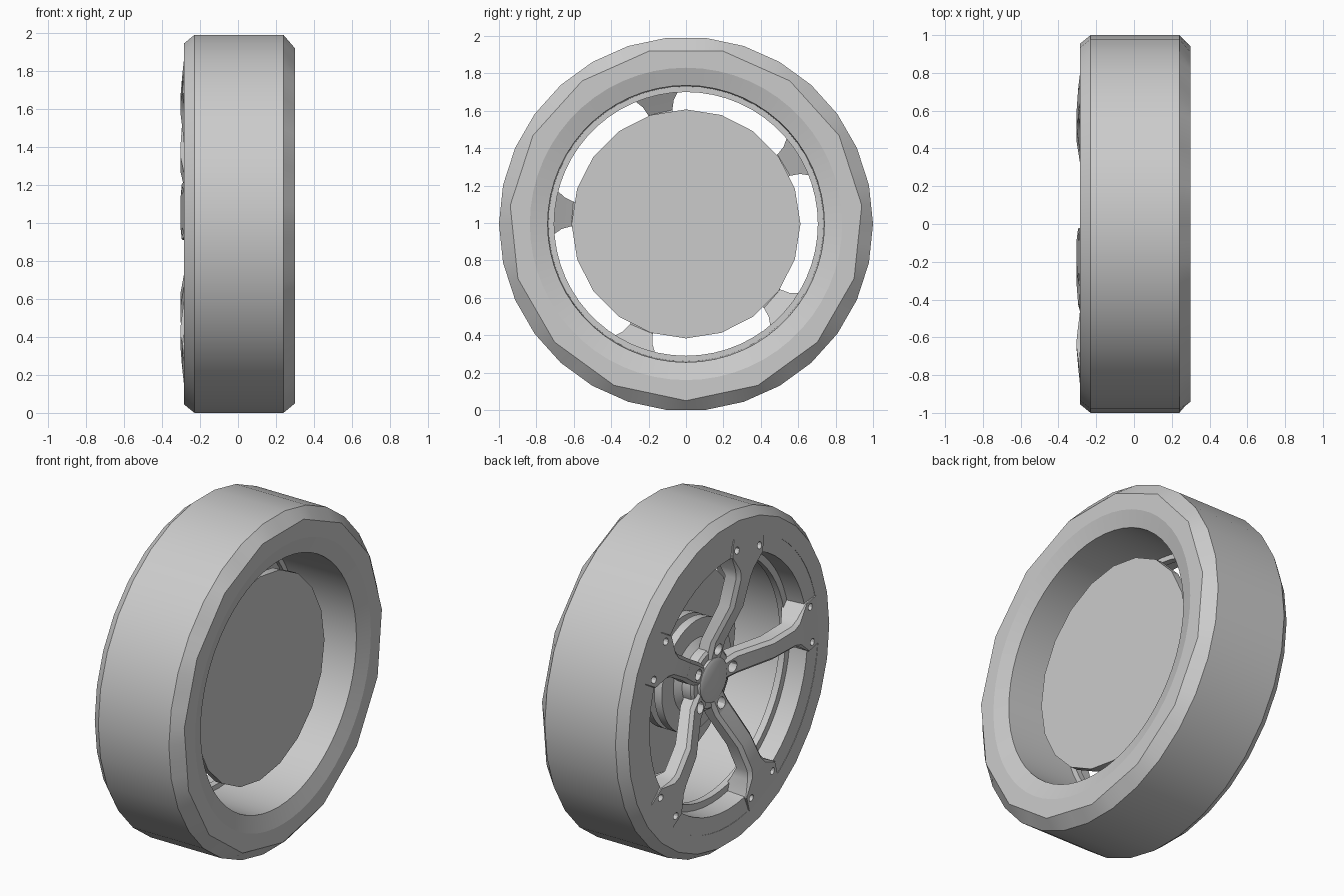
import bpy, bmesh, math
from math import pi, sin, cos, radians

if "Cube" in bpy.data.objects:
    bpy.data.objects.remove(bpy.data.objects["Cube"])

CENTRE = 0.995
SPOKE_ANGLES = [31 + 72 * k for k in range(5)]

grey = bpy.data.materials.new("plain grey")
grey.use_nodes = True
grey.diffuse_color = (0.6, 0.6, 0.6, 1)
grey.node_tree.nodes["Principled BSDF"].inputs["Base Color"].default_value = (0.6, 0.6, 0.6, 1)


def place(x, r, a):
    """Point at axle position x, radius r and angle a (radians) about the axle."""
    return (x, r * cos(a), CENTRE + r * sin(a))


def shade(ob):
    bpy.ops.object.select_all(action='DESELECT')
    ob.select_set(True)
    bpy.context.view_layer.objects.active = ob
    bpy.ops.object.shade_smooth_by_angle(angle=radians(30))


def finish(bm, name):
    bmesh.ops.recalc_face_normals(bm, faces=bm.faces)
    mesh = bpy.data.meshes.new(name)
    bm.to_mesh(mesh)
    bm.free()
    mesh.materials.append(grey)
    ob = bpy.data.objects.new(name, mesh)
    bpy.context.collection.objects.link(ob)
    shade(ob)
    return ob


def skin(bm, loops, ring=False):
    """Join equal loops of vertices; cap the ends unless the section is a ring."""
    pairs = list(zip(loops, loops[1:]))
    if ring:
        pairs.append((loops[-1], loops[0]))
    else:
        bm.faces.new(loops[0])
        bm.faces.new(loops[-1])
    count = len(loops[0])
    for p, q in pairs:
        for i in range(count):
            j = (i + 1) % count
            bm.faces.new((p[i], p[j], q[j], q[i]))


def facet(r, a, sides, phase):
    """Radius of a regular polygon of corner radius r in direction a."""
    half = pi / sides
    return r * cos(half) / cos((a - phase) % (2 * half) - half)


def lathe(name, profile, steps, ring=False):
    """Revolve (x, r[, sides, phase]) points about the axle."""
    bm = bmesh.new()
    loops = []
    for x, r, *poly in profile:
        loop = []
        for i in range(steps):
            a = 2 * pi * i / steps
            rr = facet(r, a, poly[0], radians(poly[1])) if poly else r
            loop.append(bm.verts.new(place(x, rr, a)))
        loops.append(loop)
    skin(bm, loops, ring)
    return finish(bm, name)


def drill(ob, spots, r_hole, x0, x1):
    """Cut round holes along the axle direction at (radius, degrees) spots."""
    bm = bmesh.new()
    for rad, deg in spots:
        _, y, z = place(0, rad, radians(deg))
        skin(bm, [[bm.verts.new((x, y + r_hole * cos(pi * i / 6), z + r_hole * sin(pi * i / 6)))
                   for i in range(12)] for x in (x0, x1)])
    cutter = finish(bm, "hole_cutter")
    cutter.hide_render = True
    mod = ob.modifiers.new("holes", 'BOOLEAN')
    mod.operation, mod.solver, mod.object = 'DIFFERENCE', 'EXACT', cutter
    bpy.context.view_layer.objects.active = ob
    bpy.ops.object.modifier_apply(modifier=mod.name)
    bpy.data.objects.remove(cutter)
    shade(ob)


# Tyre: thirty-sided tread, coarser shoulder on the inner side
lathe("tyre", [(-0.285, 0.85), (-0.285, 0.955, 30, 0), (-0.23, 1, 30, 0),
               (0.24, 1, 30, 0), (0.30, 0.945, 15, 6), (0.30, 0.835)], 60, True)

# Rim: outer flange, recessed lip, straight barrel and dished inner flange
rim = lathe("rim", [(-0.283, 0.85), (-0.283, 0.75), (-0.17, 0.745), (-0.17, 0.705),
                    (-0.13, 0.705), (-0.13, 0.735), (0.27, 0.74), (0.30, 0.835)], 60, True)
pad_holes = [(0.785, a + s) for a in SPOKE_ANGLES for s in (-8, 8)]
drill(rim, pad_holes, 0.021, -0.35, -0.24)

# Spokes: chamfered bars that bow outwards, with gussets flaring into the rim
STATIONS = [  # radius, half width, front x, back x
    (0.08, 0.060, -0.175, -0.09), (0.22, 0.066, -0.195, -0.11),
    (0.44, 0.062, -0.283, -0.19), (0.61, 0.066, -0.303, -0.21),
    (0.66, 0.085, -0.304, -0.18), (0.74, 0.150, -0.296, -0.13),
    (0.755, 0.150, -0.295, -0.20), (0.86, 0.150, -0.284, -0.20)]
bolt_holes = [(0.175, a) for a in SPOKE_ANGLES]
for n, deg in enumerate(SPOKE_ANGLES):
    a = radians(deg)
    bm = bmesh.new()
    rings = []
    for r, w, xf, xb in STATIONS:
        bevel = 0.02 if r < 0.7 else 0.004
        section = [(xb, -w), (xf + bevel, -w), (xf, bevel - w),
                   (xf, w - bevel), (xf + bevel, w), (xb, w)]
        rings.append([bm.verts.new((x, r * cos(a) - t * sin(a),
                                    CENTRE + r * sin(a) + t * cos(a))) for x, t in section])
    skin(bm, rings)
    spoke = finish(bm, f"spoke_{n + 1}")
    drill(spoke, pad_holes[2 * n:2 * n + 2], 0.021, -0.35, -0.24)
    drill(spoke, bolt_holes[n:n + 1], 0.034, -0.30, -0.12)

# Hub with bolt holes, and its cap
hub = lathe("hub", [(-0.08, 0.18), (-0.155, 0.18), (-0.168, 0.165)], 40)
drill(hub, bolt_holes, 0.034, -0.30, -0.12)
lathe("hub_cap", [(-0.15, 0.13), (-0.185, 0.13), (-0.195, 0.11)], 20)

# Axle housing: stepped rings behind the hub
lathe("axle_housing", [(0.12, 0.25), (0.07, 0.25), (0.07, 0.33), (0.02, 0.33), (0.02, 0.25),
                       (-0.02, 0.25), (-0.02, 0.33), (-0.07, 0.33), (-0.07, 0.22),
                       (-0.10, 0.18)], 40)

# Back disc
lathe("back_disc", [(0.10, 0.612), (0.147, 0.612)], 20)
